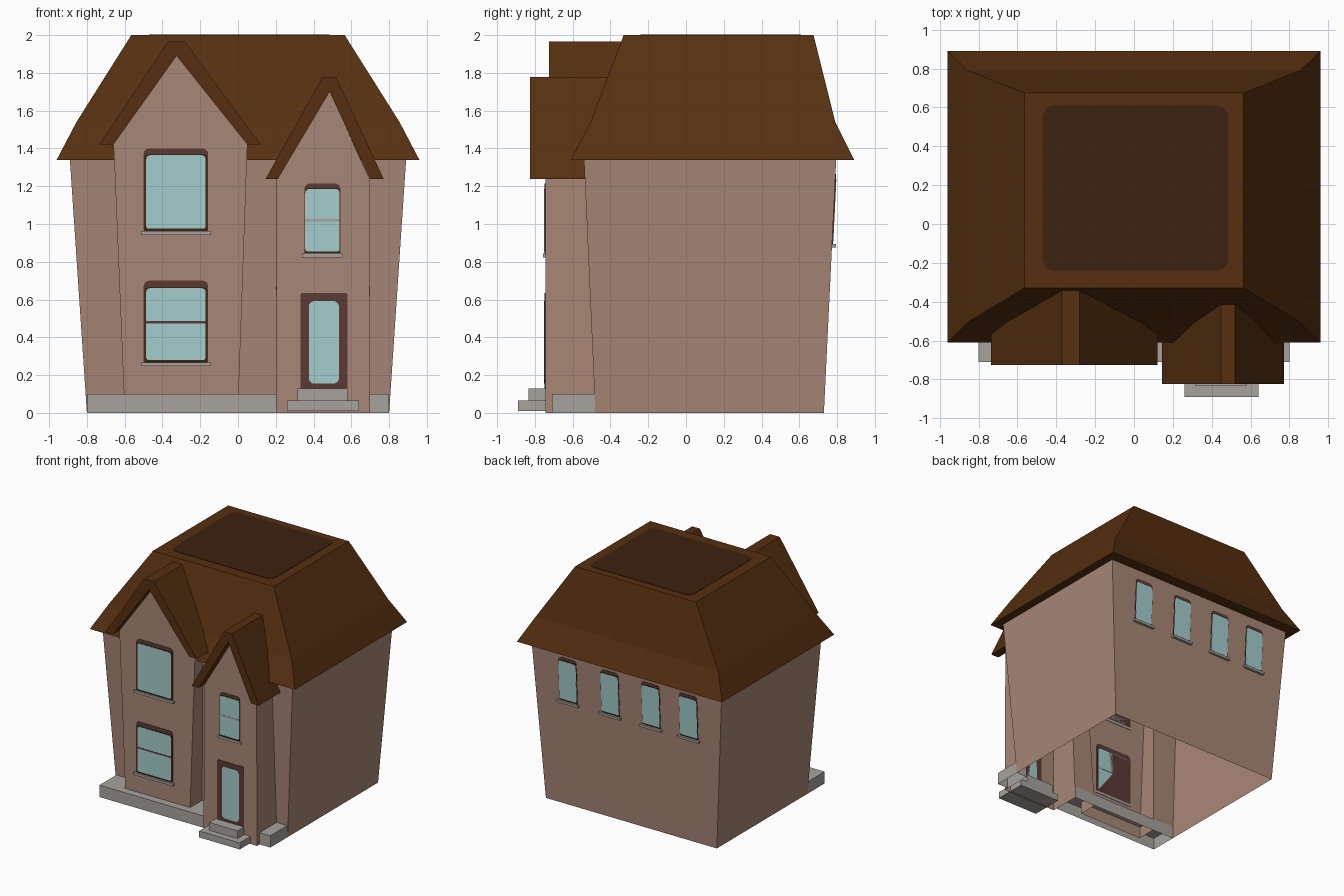
import bpy, bmesh, math

if "Cube" in bpy.data.objects:
    bpy.data.objects.remove(bpy.data.objects["Cube"])

def material(name, rgb):
    m = bpy.data.materials.new(name)
    m.diffuse_color = (*rgb, 1)
    m.use_nodes = True
    m.node_tree.nodes["Principled BSDF"].inputs["Base Color"].default_value = m.diffuse_color
    return m

WALL = material("wall_plaster", (0.39, 0.242, 0.181))
ROOF = material("roof_brown", (0.093, 0.029, 0.005))
DARK = material("dark_brown", (0.045, 0.015, 0.0045))
STONE = material("grey_stone", (0.39, 0.366, 0.342))
GLASS = material("pale_glass", (0.37, 0.61, 0.61))
TRIM = material("window_trim", (0.107, 0.042, 0.034))

def finish(bm, name, mat, recalc=True):
    if recalc:
        bmesh.ops.recalc_face_normals(bm, faces=bm.faces)
    me = bpy.data.meshes.new(name)
    bm.to_mesh(me)
    bm.free()
    me.materials.append(mat)
    ob = bpy.data.objects.new(name, me)
    bpy.context.collection.objects.link(ob)
    return ob

def loft(name, rings, mat, caps=True):
    """Join equal-length rings of points with quads."""
    bm = bmesh.new()
    vs = [[bm.verts.new(p) for p in r] for r in rings]
    n = len(vs[0])
    for a, b in zip(vs, vs[1:]):
        for i in range(n):
            j = (i + 1) % n
            bm.faces.new((a[i], a[j], b[j], b[i]))
    if caps:
        bm.faces.new(vs[0][::-1])
        bm.faces.new(vs[-1])
    return finish(bm, name, mat, caps)

def rect(x0, x1, y0, y1, z):
    return [(x0, y0, z), (x1, y0, z), (x1, y1, z), (x0, y1, z)]

def box(name, x0, x1, y0, y1, z0, z1, mat, caps=True):
    return loft(name, [rect(x0, x1, y0, y1, z0), rect(x0, x1, y0, y1, z1)], mat, caps)

def prism(name, profile, y0, y1, mat):
    """Extrude an x-z profile along y."""
    return loft(name, [[(x, y, z) for x, z in profile] for y in (y0, y1)], mat)

def rounded(x0, x1, z0, z1, rb, rt):
    pts = []
    for cx, cz, r, a0 in ((x1 - rb, z0 + rb, rb, -90), (x1 - rt, z1 - rt, rt, 0),
                          (x0 + rt, z1 - rt, rt, 90), (x0 + rb, z0 + rb, rb, 180)):
        for k in range(5):
            a = math.radians(a0 + 22.5 * k)
            pts.append((cx + r * math.cos(a), cz + r * math.sin(a)))
    return pts

def plate(name, pts, wall, d, mat):
    """Thin plate on a wall; wall(z, d) gives y at height z, d outward."""
    return loft(name, [[(x, wall(z, o), z) for x, z in pts] for o in (-0.004, d)], mat)

def bay_wall(z, d): return -0.645 - d
def door_wall(z, d): return -0.745 - d
def back_wall(z, d): return 0.73 + 0.0485 * z + d

# House walls with two bays, open underneath
low = [(-.8, -.48), (-.6, -.48), (-.6, -.645), (0, -.645), (0, -.48), (.2, -.48),
       (.2, -.745), (.7, -.745), (.7, -.48), (.8, -.48), (.8, .73), (-.8, .73)]
high = [(-.89, -.54, 1.34), (-.655, -.54, 1.34), (-.655, -.645, 1.34), (.047, -.645, 1.34),
        (.047, -.54, 1.34), (.205, -.54, 1.34), (.205, -.745, 1.24), (.695, -.745, 1.24),
        (.695, -.54, 1.34), (.89, -.54, 1.34), (.89, .795, 1.34), (-.89, .795, 1.34)]
loft("house_walls", [[(x, y, 0) for x, y in low], high], WALL, caps=False)

# Gable walls
prism("bay_gable_wall", [(-.655, 1.34), (.047, 1.34), (.05, 1.425), (-.325, 1.895), (-.66, 1.425)],
      -.645, -.45, WALL)
prism("door_gable_wall", [(.205, 1.24), (.695, 1.24), (.485, 1.705)], -.745, -.45, WALL)

# Main roof: flared hip with flat top
loft("main_roof", [rect(-.96, .96, -.61, .89, 1.34), rect(-.855, .855, -.505, .79, 1.54),
                   rect(-.565, .565, -.33, .675, 2.0)], ROOF)
patch = rounded(-.47, .485, -.24, .61, .06, .06)
loft("roof_top_patch", [[(x, y, z) for x, y in patch] for z in (1.997, 2.003)], DARK)

# Gable roofs
prism("bay_gable_roof", [(-.735, 1.42), (-.37, 1.965), (-.28, 1.965), (.12, 1.42),
                         (.05, 1.42), (-.325, 1.89), (-.66, 1.42)], -.725, -.32, ROOF)
prism("door_gable_roof", [(.145, 1.237), (.447, 1.778), (.52, 1.778), (.772, 1.237),
                          (.70, 1.237), (.485, 1.70), (.21, 1.237)], -.825, -.38, ROOF)

# Stone plinths (open underneath) and door steps
def plinth(name, x0, x1):
    box(name, x0, x1, -.71, -.48, 0, .1, STONE, caps=False)
    bm = bmesh.new()
    bm.faces.new([bm.verts.new(p) for p in rect(x0, x1, -.71, -.48, .1)])
    finish(bm, name + "_top", STONE, False)

plinth("left_plinth", -.8, .2)
plinth("right_plinth", .7, .8)
box("lower_step", .26, .64, -.89, -.62, .01, .065, STONE)
box("upper_step", .315, .58, -.835, -.62, .065, .13, STONE)

# Windows: trim, dark rim, glass, optional bar and a stone sill
def window(name, x0, x1, z0, z1, side, head, wall, sill, bar=None, bar_mat=TRIM):
    plate(name + "_trim", rounded(x0, x1, z0, z1, .004, .03), wall, .003, TRIM)
    plate(name + "_rim", rounded(x0 + side * .3, x1 - side * .3, z0, z1 - head + .006, .004, .02),
          wall, .0045, DARK)
    plate(name + "_glass", rounded(x0 + side, x1 - side, z0 + .012, z1 - head, .012, .02),
          wall, .006, GLASS)
    if bar:
        plate(name + "_bar", rounded(x0 + side, x1 - side, bar - .006, bar + .006, .001, .001),
              wall, .0075, bar_mat)
    e = .014
    plate(name + "_sill", [(x0 - e, z0 - .02), (x1 + e, z0 - .02), (x1 + e, z0), (x0 - e, z0)],
          wall, sill, STONE)

window("bay_lower_window", -.50, -.158, .268, .70, .014, .04, bay_wall, .02, .48)
window("bay_upper_window", -.50, -.158, .963, .1 + 1.3, .014, .036, bay_wall, .02)
window("door_bay_window", .352, .542, .843, 1.215, .004, .03, door_wall, .012, 1.02, STONE)
for i, x in enumerate((.557, .163, -.22, -.572)):
    window(f"back_window_{i + 1}", x - .085, x + .085, .895, 1.265, .004, .03, back_wall, .022)

# Front door
plate("door_frame", rounded(.33, .58, .13, .635, .004, .012), door_wall, .004, TRIM)
plate("door_glass", rounded(.375, .535, .155, .592, .03, .03), door_wall, .007, GLASS)
